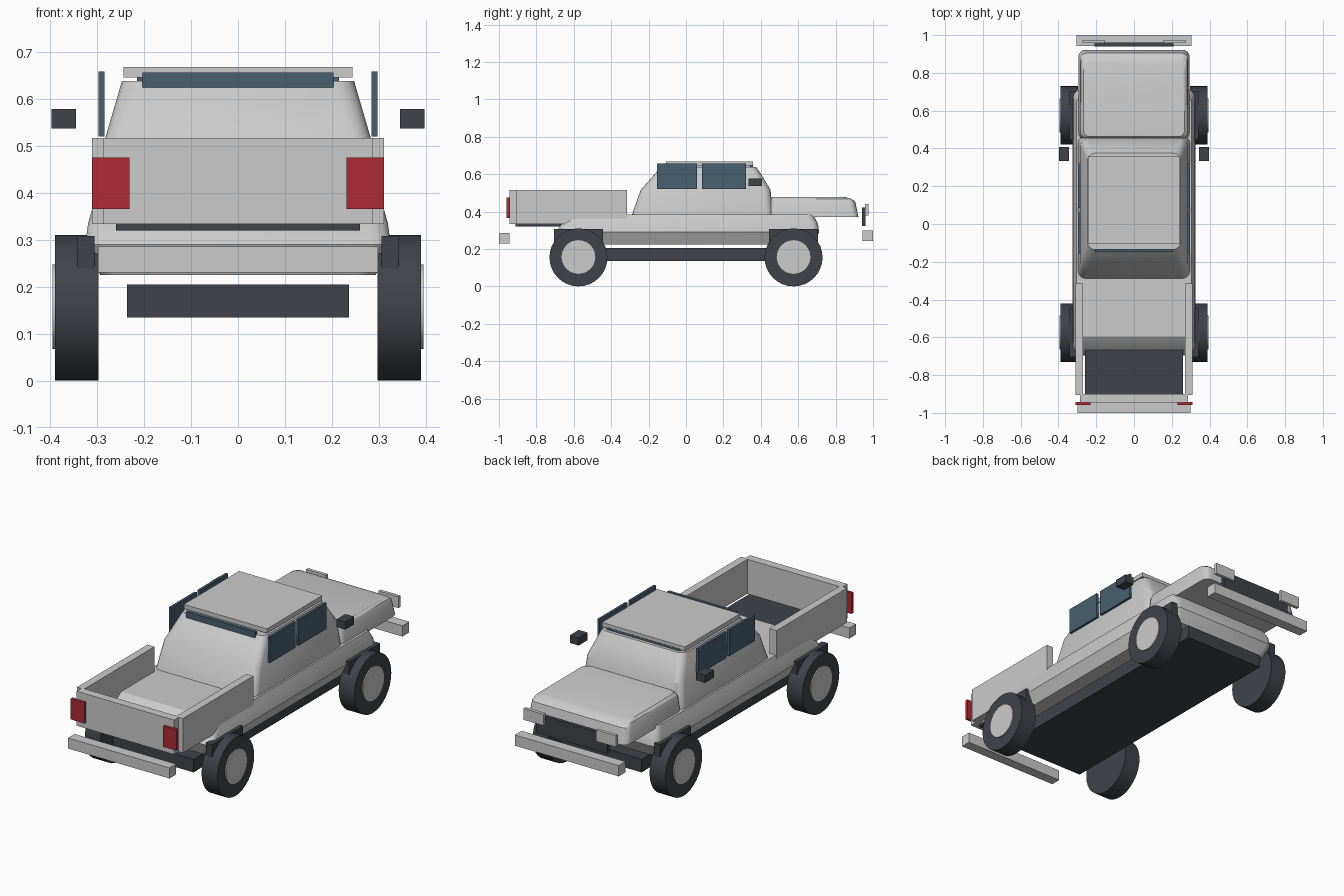
import bpy, bmesh, math
from mathutils import Matrix

if "Cube" in bpy.data.objects:
    bpy.data.objects.remove(bpy.data.objects["Cube"])


def material(name, color):
    m = bpy.data.materials.new(name)
    m.diffuse_color = (*color, 1)
    m.use_nodes = True
    m.node_tree.nodes["Principled BSDF"].inputs["Base Color"].default_value = m.diffuse_color
    return m


DARK = material("dark_trim", (0.05, 0.055, 0.065))
GLASS = material("tinted_glass", (0.065, 0.115, 0.16))
RED = material("red_lens", (0.42, 0.025, 0.035))


def finish(name, bm, mat=None, smooth=False):
    bmesh.ops.recalc_face_normals(bm, faces=bm.faces[:])
    me = bpy.data.meshes.new(name)
    bm.to_mesh(me)
    bm.free()
    ob = bpy.data.objects.new(name, me)
    bpy.context.collection.objects.link(ob)
    if mat:
        me.materials.append(mat)
    if smooth:
        bpy.ops.object.select_all(action='DESELECT')
        ob.select_set(True)
        bpy.context.view_layer.objects.active = ob
        bpy.ops.object.shade_smooth_by_angle(angle=math.radians(25))
    return ob


def box(name, x, y, z, mat=None):
    """Box from (min, max) ranges."""
    bm = bmesh.new()
    bmesh.ops.create_cube(bm, size=1)
    for v in bm.verts:
        v.co = [(r[0] + r[1]) / 2 + c * (r[1] - r[0]) for r, c in zip((x, y, z), v.co)]
    return finish(name, bm, mat)


def pair(name, x, y, z, mat=None):
    """Box on the right side and its mirror on the left."""
    box("right_" + name, x, y, z, mat)
    box("left_" + name, (-x[1], -x[0]), y, z, mat)


def loft(name, sections, radius, mat=None):
    """Skin rounded rectangles given as (z, half width, y min, y max)."""
    bm = bmesh.new()
    rings = []
    steps = 4
    for z, hx, y0, y1 in sections:
        ring = []
        corners = ((hx, y1), (-hx, y1), (-hx, y0), (hx, y0))
        for i, (cx, cy) in enumerate(corners):
            ox = cx - math.copysign(radius, cx)
            oy = cy - radius if cy == y1 else cy + radius
            for k in range(steps + 1):
                a = math.pi / 2 * (i + k / steps)
                ring.append(bm.verts.new((ox + radius * math.cos(a), oy + radius * math.sin(a), z)))
        rings.append(ring)
    n = len(rings[0])
    for a, b in zip(rings, rings[1:]):
        for i in range(n):
            j = (i + 1) % n
            bm.faces.new((a[i], a[j], b[j], b[i]))
    bm.faces.new(rings[0])
    bm.faces.new(rings[-1])
    return finish(name, bm, mat, True)


def disc(name, x0, x1, y, z, r, mat=None):
    bm = bmesh.new()
    bmesh.ops.create_cone(bm, cap_ends=True, segments=32, radius1=r, radius2=r, depth=abs(x1 - x0),
                          matrix=Matrix.Translation(((x0 + x1) / 2, y, z)) @ Matrix.Rotation(math.pi / 2, 4, 'Y'))
    return finish(name, bm, mat, True)


# Chassis and main body shells
box("chassis", (-.236, .236), (-.71, .71), (.135, .205), DARK)
loft("lower_body", [(.225, .293, -.67, .68), (.29, .325, -.695, .712),
                    (.335, .319, -.665, .705), (.384, .305, -.595, .68)], .04)
loft("cabin", [(.38, .296, -.29, .466), (.515, .283, -.243, .452),
               (.60, .258, -.168, .402), (.638, .247, -.135, .375)], .04)
loft("hood", [(.37, .294, .445, .922), (.452, .286, .45, .905),
              (.468, .28, .455, .885), (.478, .268, .462, .85)], .035)
box("roof", (-.244, .244), (-.106, .357), (.645, .668))
box("roof_core", (-.2, .2), (-.09, .34), (.63, .646))

# Glass
box("rear_window", (-.203, .203), (-.147, -.132), (.53, .656), GLASS)
box("windshield", (-.215, .215), (.343, .358), (.5, .65), GLASS)
pair("rear_side_window", (.284, .297), (-.155, .06), (.52, .658), GLASS)
pair("front_side_window", (.284, .297), (.085, .32), (.52, .658), GLASS)

# Cargo bed
pair("bed_side", (.27, .311), (-.906, -.315), (.333, .516))
box("tailgate", (-.286, .286), (-.945, -.9), (.333, .516))
box("bed_floor", (-.26, .26), (-.912, -.33), (.32, .333), DARK)
pair("tail_light", (.231, .311), (-.959, -.942), (.365, .475), RED)

# Bumpers, grille, headlights, mirrors
box("rear_bumper", (-.298, .298), (-1, -.945), (.23, .286))
box("front_bumper", (-.305, .305), (.943, 1), (.243, .3))
box("grille", (-.21, .21), (.94, .96), (.323, .422), DARK)
pair("headlight", (.155, .272), (.957, .975), (.38, .44))
pair("mirror", (.345, .397), (.333, .407), (.537, .578), DARK)

# Wheels and arches
for end, y in (("rear", -.575), ("front", .575)):
    pair(end + "_wheel_arch", (.305, .341), (y - .13, y + .13), (.235, .308), DARK)
    for side, s in (("right", 1), ("left", -1)):
        disc(f"{side}_{end}_tire", s * .297, s * .389, y, .155, .155, DARK)
        disc(f"{side}_{end}_hub", s * .34, s * .395, y, .157, .09)
